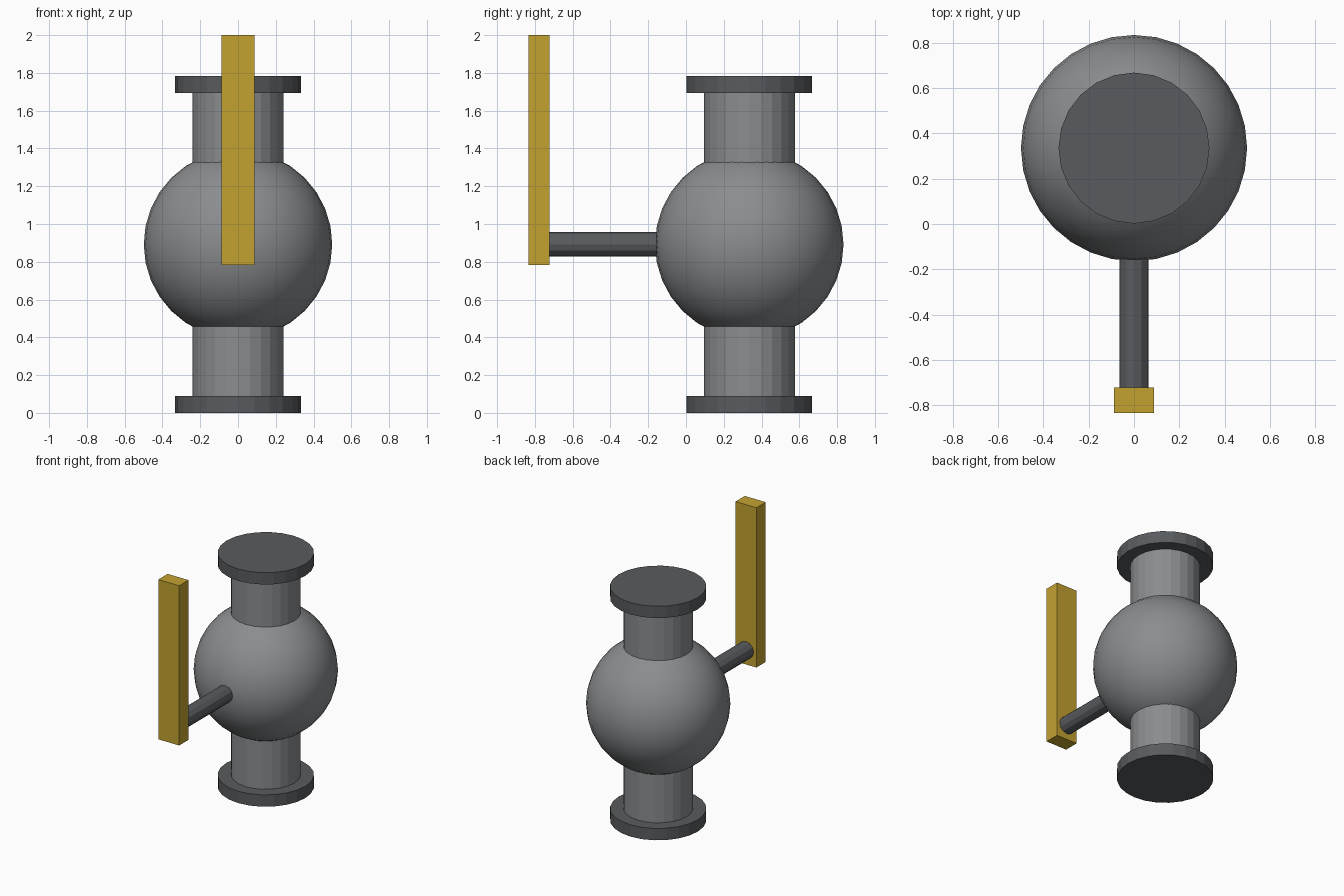
import bpy
from math import radians

if "Cube" in bpy.data.objects:
    bpy.data.objects.remove(bpy.data.objects["Cube"])

AXIS_Y = 0.335   # pipe axis position
MID_Z = 0.892    # height of the ball centre


def material(name, color):
    mat = bpy.data.materials.new(name)
    mat.diffuse_color = (*color, 1)
    mat.use_nodes = True
    mat.node_tree.nodes["Principled BSDF"].inputs["Base Color"].default_value = mat.diffuse_color
    return mat


cast_grey = material("cast_grey", (0.255, 0.265, 0.275))
dark_grey = material("dark_grey", (0.098, 0.105, 0.112))
yellow = material("yellow_paint", (0.55, 0.36, 0.03))


def cylinder(name, radius, length, location, sides, mat, rotation=(0, 0, 0)):
    bpy.ops.mesh.primitive_cylinder_add(vertices=sides, radius=radius, depth=length,
                                        location=location, rotation=rotation)
    obj = bpy.context.object
    obj.name = name
    obj.data.materials.append(mat)
    return obj


# Round valve body
bpy.ops.mesh.primitive_uv_sphere_add(segments=32, ring_count=16, radius=0.499,
                                     location=(0, AXIS_Y, MID_Z))
body = bpy.context.object
body.name = "valve_body"
body.data.materials.append(cast_grey)
bpy.ops.object.shade_smooth()

# Straight pipe through the body, ending inside the flanges
cylinder("pipe", 0.241, 1.74, (0, AXIS_Y, MID_Z), 24, cast_grey)

# End flanges
for name, z in (("bottom_flange", 0.045), ("top_flange", 2 * MID_Z - 0.045)):
    cylinder(name, 0.333, 0.09, (0, AXIS_Y, z), 24, dark_grey)

# Stem from inside the body out to the lever
stem_front, stem_back = -0.74, 0.0
cylinder("stem", 0.065, stem_back - stem_front,
         (0, (stem_front + stem_back) / 2, MID_Z), 12, dark_grey, (radians(90), 0, 0))

# Upright lever handle
bpy.ops.mesh.primitive_cube_add(size=1, location=(0, -0.778, 1.391))
lever = bpy.context.object
lever.name = "lever_handle"
lever.scale = (0.176, 0.112, 1.218)
bpy.ops.object.transform_apply(location=False, rotation=False, scale=True)
lever.data.materials.append(yellow)
